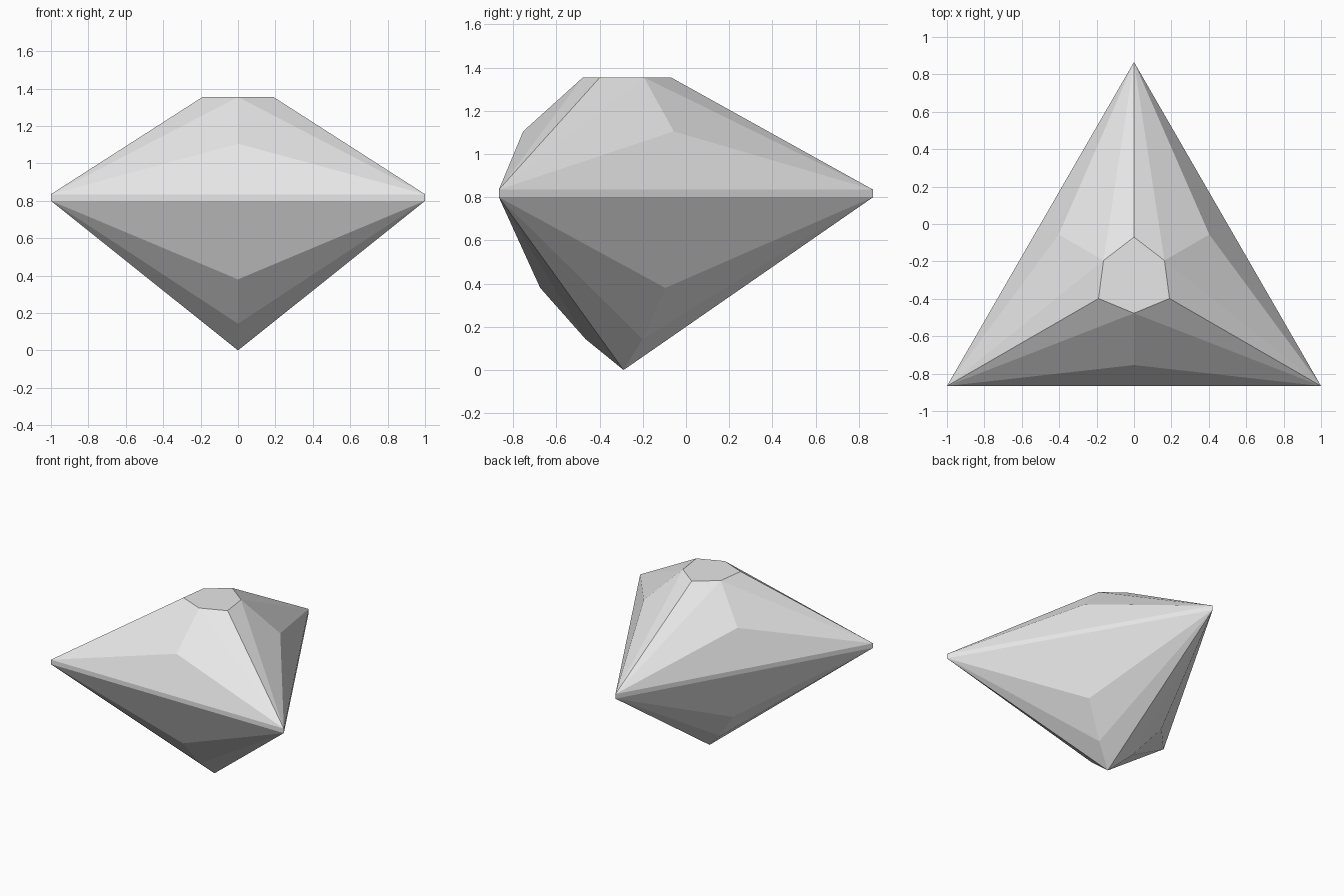
import bpy
import bmesh
from math import sin, cos, radians
from mathutils import Vector

cube = bpy.data.objects.get("Cube")
if cube:
    bpy.data.objects.remove(cube)

# Material
grey = bpy.data.materials.new("pale_grey")
grey.use_nodes = True
colour = (0.8, 0.8, 0.8, 1)
grey.diffuse_color = colour
grey.node_tree.nodes["Principled BSDF"].inputs["Base Color"].default_value = colour

CENTRE_Y = -0.289
CORNER_R = 1.155

bm = bmesh.new()


def ring(radius, z, start):
    """Three points around the gem axis, 120 degrees apart."""
    points = []
    for i in range(3):
        a = radians(start + 120 * i)
        points.append(bm.verts.new((radius * cos(a), CENTRE_Y + radius * sin(a), z)))
    return points


# Corners sit at 90 degrees, side middles 60 degrees further round
CORNER, MIDDLE = 90, 150
table_corner = ring(0.219, 1.355, CORNER)
table_middle = ring(0.188, 1.355, MIDDLE)
crown_middle = ring(0.465, 1.105, MIDDLE)
girdle_top = ring(CORNER_R, 0.835, CORNER)
girdle_base = ring(CORNER_R, 0.8, CORNER)
pavilion_middle = ring(0.386, 0.38, MIDDLE)
lower_middle = ring(0.176, 0.143, MIDDLE)
culet = bm.verts.new(Vector((0, CENTRE_Y, 0)))

# Six-sided table on top
bm.faces.new([v for pair in zip(table_corner, table_middle) for v in pair])

for i in range(3):
    j = (i + 1) % 3
    a, b = girdle_top[i], girdle_top[j]
    c, d = girdle_base[i], girdle_base[j]
    # Girdle and the facets that span a whole side
    bm.faces.new((a, c, d, b))
    bm.faces.new((a, b, crown_middle[i]))
    bm.faces.new((d, c, pavilion_middle[i]))
    # Paired crown and pavilion facets running to each corner
    for top, base, tip in ((a, c, table_corner[i]), (b, d, table_corner[j])):
        bm.faces.new((top, crown_middle[i], table_middle[i]))
        bm.faces.new((top, table_middle[i], tip))
        bm.faces.new((base, pavilion_middle[i], lower_middle[i]))
        bm.faces.new((base, lower_middle[i], culet))

bmesh.ops.recalc_face_normals(bm, faces=bm.faces)
mesh = bpy.data.meshes.new("gemstone")
bm.to_mesh(mesh)
bm.free()
mesh.materials.append(grey)
gem = bpy.data.objects.new("gemstone", mesh)
bpy.context.collection.objects.link(gem)
